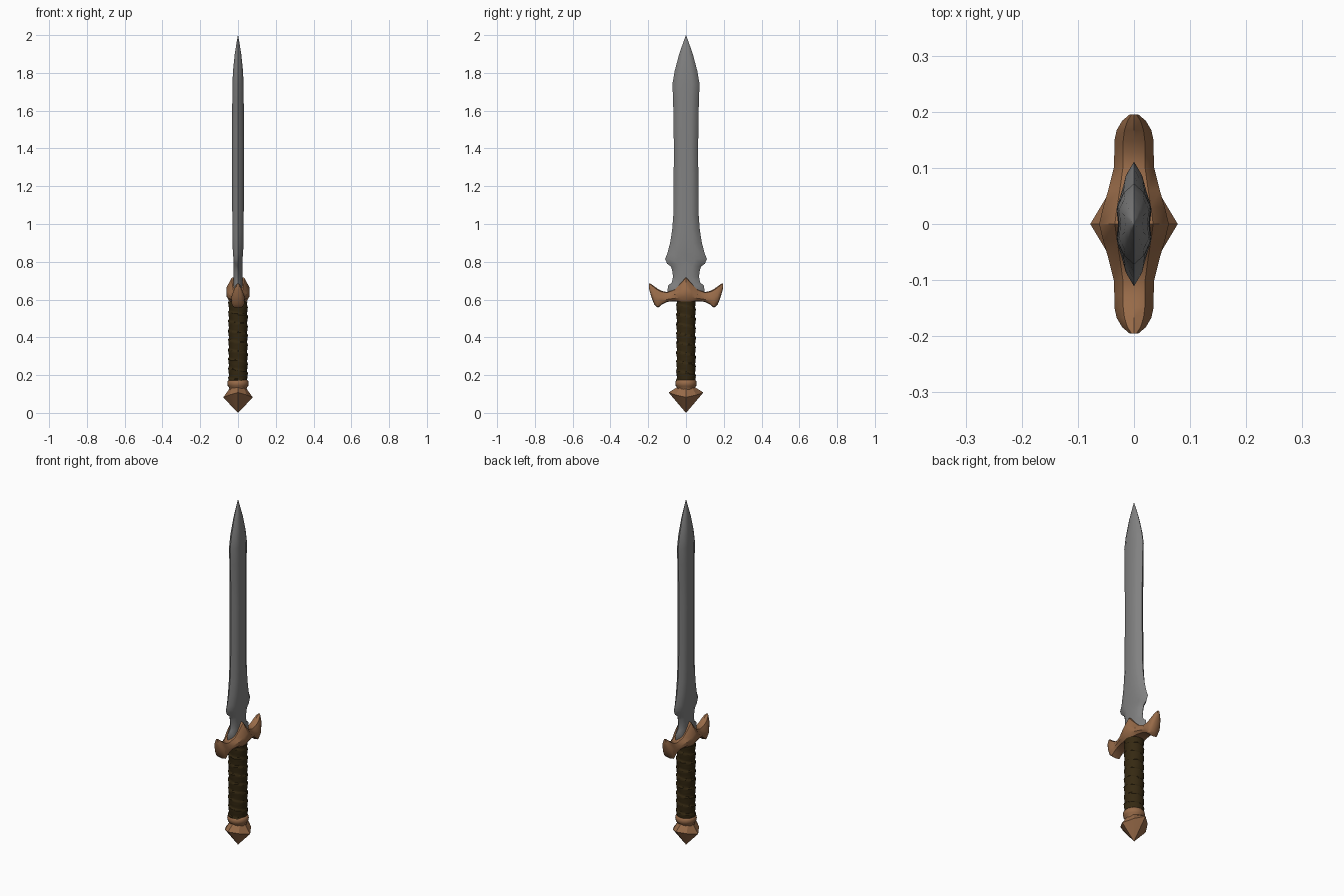
import bpy, bmesh, math, random

if "Cube" in bpy.data.objects:
    bpy.data.objects.remove(bpy.data.objects["Cube"])

random.seed(4)


def material(name, rgb):
    m = bpy.data.materials.new(name)
    m.diffuse_color = (*rgb, 1)
    m.use_nodes = True
    m.node_tree.nodes["Principled BSDF"].inputs["Base Color"].default_value = m.diffuse_color
    return m


STEEL = material("steel", (0.22, 0.22, 0.22))
BRONZE = material("bronze", (0.31, 0.145, 0.065))
LEATHER = material("dark leather", (0.036, 0.022, 0.006))


def loft(name, rings, mat, angle=30):
    """Skin a list of equal-length point rings and cap both ends."""
    bm = bmesh.new()
    vr = [[bm.verts.new(p) for p in r] for r in rings]
    n = len(vr[0])
    for a, b in zip(vr, vr[1:]):
        for i in range(n):
            j = (i + 1) % n
            bm.faces.new((a[i], a[j], b[j], b[i]))
    bm.faces.new(vr[0])
    bm.faces.new(vr[-1])
    bmesh.ops.remove_doubles(bm, verts=bm.verts, dist=1e-5)
    bmesh.ops.recalc_face_normals(bm, faces=bm.faces)
    me = bpy.data.meshes.new(name)
    bm.to_mesh(me)
    bm.free()
    ob = bpy.data.objects.new(name, me)
    bpy.context.collection.objects.link(ob)
    me.materials.append(mat)
    bpy.ops.object.select_all(action='DESELECT')
    ob.select_set(True)
    bpy.context.view_layer.objects.active = ob
    bpy.ops.object.shade_smooth_by_angle(angle=math.radians(angle))
    return ob


# Blade: (height, half width, half thickness), shallow fuller along the middle
blade = [(0.62, 0.095, 0.024), (0.65, 0.098, 0.024), (0.675, 0.094, 0.024),
         (0.69, 0.075, 0.024), (0.72, 0.069, 0.024), (0.75, 0.072, 0.024),
         (0.775, 0.08, 0.024), (0.79, 0.1, 0.024), (0.815, 0.111, 0.025),
         (0.84, 0.1, 0.028), (0.9, 0.084, 0.031), (0.97, 0.073, 0.032),
         (1.05, 0.067, 0.032), (1.4, 0.064, 0.033), (1.65, 0.068, 0.032),
         (1.74, 0.072, 0.031), (1.81, 0.06, 0.028), (1.9, 0.036, 0.018),
         (1.96, 0.015, 0.008), (2.0, 0.0005, 0.0005)]
half = [(0, 1), (0.58, 0.78), (0.95, 0.42), (0.86, 0), (0.95, -0.42), (0.58, -0.78)]
section = half + [(-x, -y) for x, y in half]
loft("blade", [[(x * t, y * w, z) for x, y in section] for z, w, t in blade], STEEL, 40)

# Guard: (distance from centre, bottom, top, half thickness), mirrored in y
arm = [(0, 0.583, 0.725, 0.062), (0.03, 0.586, 0.69, 0.055),
       (0.06, 0.59, 0.656, 0.046), (0.1, 0.588, 0.64, 0.036),
       (0.128, 0.574, 0.645, 0.035), (0.148, 0.556, 0.656, 0.035),
       (0.167, 0.572, 0.669, 0.031), (0.184, 0.615, 0.682, 0.021),
       (0.195, 0.655, 0.686, 0.008)]
right = [(0, 1), (0.55, 0.93), (1, 0.55), (1, 0.25), (0.72, 0.04), (0, 0)]
guard_section = right + [(-x, z) for x, z in right[-2:0:-1]]
stations = [(-y, b, t, h) for y, b, t, h in arm[:0:-1]] + arm
loft("guard", [[(x * h, y, b + z * (t - b)) for x, z in guard_section]
               for y, b, t, h in stations], BRONZE, 35)

# Grip: overlapping spiral leather wraps
rings = []
for k in range(73):
    z = 0.165 + 0.425 * k / 72
    ring = []
    for i in range(20):
        a = math.tau * i / 20
        wrap = ((z - 0.165) / 0.05 + i / 20) % 1
        r = 0.047 + 0.006 * wrap + random.uniform(-0.0006, 0.0006)
        ring.append((r * math.cos(a), r * math.sin(a), z))
    rings.append(ring)
loft("grip", rings, LEATHER, 35)

# Pommel collar: a turned ring above a narrow neck
collar = [(0.12, 0.045), (0.135, 0.047), (0.142, 0.054), (0.155, 0.057),
          (0.168, 0.055), (0.175, 0.048)]
loft("pommel_collar", [[(r * math.cos(math.tau * i / 20), r * math.sin(math.tau * i / 20), z)
                        for i in range(20)] for z, r in collar], BRONZE, 50)


# Pommel: faceted point, its side corners higher than its front corners
def facet_ring(cx, cy, dx, dy, zx, zy):
    pts = [(cx, 0, zx), (dx, dy, (zx + zy) / 2), (0, cy, zy), (-dx, dy, (zx + zy) / 2)]
    return pts + [(-x, -y, z) for x, y, z in pts]


loft("pommel", [facet_ring(0.044, 0.046, 0.032, 0.032, 0.13, 0.137),
                facet_ring(0.078, 0.092, 0.045, 0.055, 0.082, 0.108),
                facet_ring(0.0004, 0.0004, 0.0003, 0.0003, 0, 0)], BRONZE, 20)
